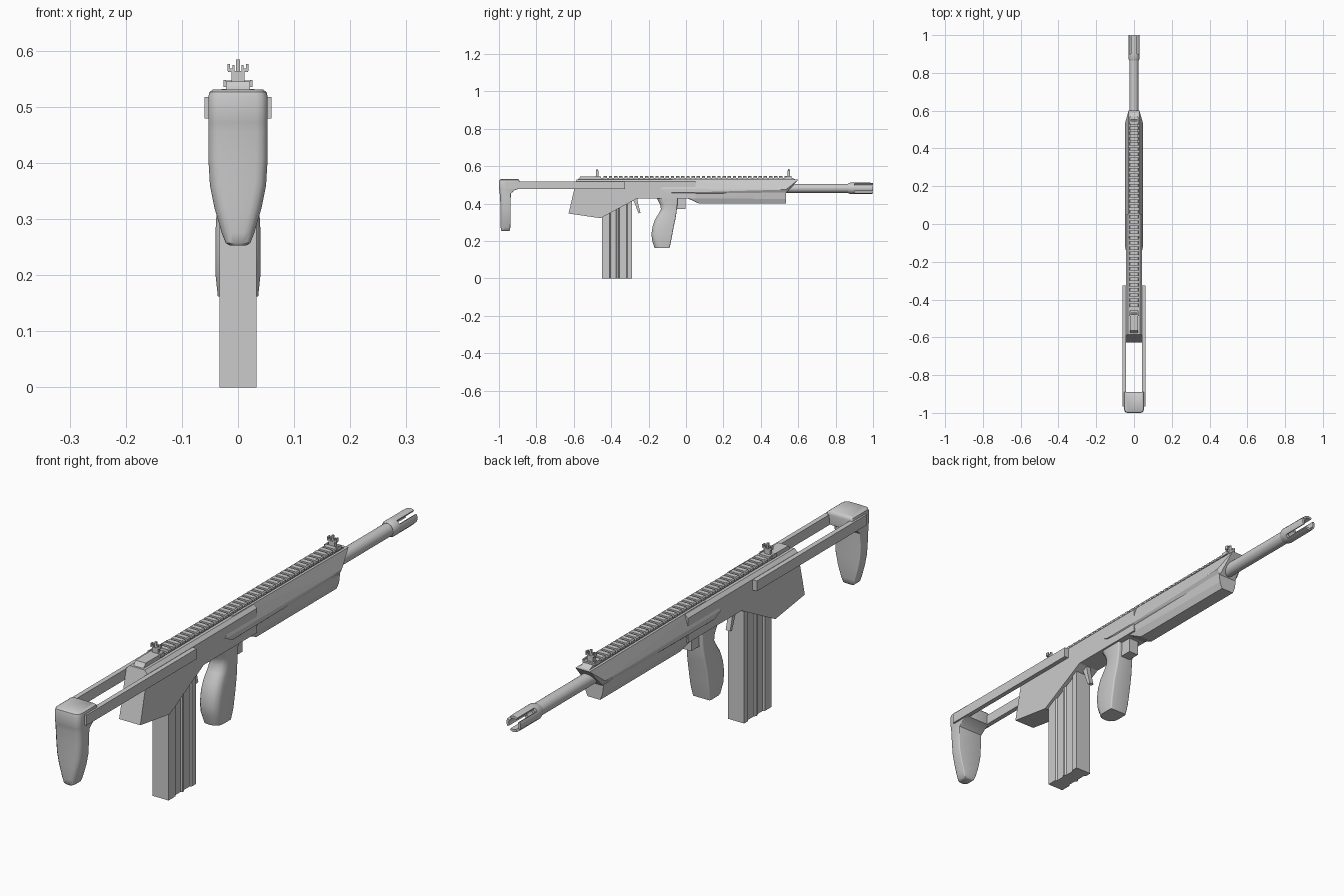
import bpy, bmesh, math

if "Cube" in bpy.data.objects:
    bpy.data.objects.remove(bpy.data.objects["Cube"])


def finish(name, bm, smooth=None):
    bmesh.ops.recalc_face_normals(bm, faces=bm.faces)
    me = bpy.data.meshes.new(name)
    bm.to_mesh(me)
    bm.free()
    ob = bpy.data.objects.new(name, me)
    bpy.context.collection.objects.link(ob)
    if smooth:
        for p in me.polygons:
            p.use_smooth = True
        me.set_sharp_from_angle(angle=math.radians(smooth))
    return ob


def add_loft(bm, rings, closed=False):
    rows = [[bm.verts.new(p) for p in r] for r in rings]
    n = len(rows[0])
    pairs = list(zip(rows, rows[1:])) + ([(rows[-1], rows[0])] if closed else [])
    for a, b in pairs:
        for i in range(n):
            j = (i + 1) % n
            bm.faces.new((a[i], a[j], b[j], b[i]))
    if not closed:
        bm.faces.new(rows[0])
        bm.faces.new(rows[-1])


def loft(name, rings, smooth=None):
    bm = bmesh.new()
    add_loft(bm, rings)
    return finish(name, bm, smooth)


def prism(name, yz, w, chamfer_z=None, chamfer=0.012):
    bm = bmesh.new()
    add_loft(bm, [[(s * w, y, z) for y, z in yz] for s in (-1, 1)])
    if chamfer_z:
        es = [e for e in bm.edges if all(abs(v.co.z - chamfer_z) < 1e-4 for v in e.verts)
              and abs(e.verts[0].co.x - e.verts[1].co.x) < 1e-4]
        bmesh.ops.bevel(bm, geom=es, offset=chamfer, segments=1, affect='EDGES')
    return finish(name, bm)


def hull(name, pts):
    """Convex solid from points mirrored in x."""
    bm = bmesh.new()
    vs = [bm.verts.new((s * x, y, z)) for x, y, z in pts for s in (-1, 1)]
    bmesh.ops.convex_hull(bm, input=vs)
    bmesh.ops.dissolve_limit(bm, angle_limit=0.02, verts=bm.verts, edges=bm.edges)
    return finish(name, bm)


def add_box(bm, x0, x1, y0, y1, z0, z1):
    add_loft(bm, [[(x0, y0, z), (x1, y0, z), (x1, y1, z), (x0, y1, z)] for z in (z0, z1)])


def boxes(name, specs):
    bm = bmesh.new()
    for s in specs:
        add_box(bm, *s)
    return finish(name, bm)


def plan(z, w, y0, y1, rear, front):
    """Horizontal ring with rounded rear and front corners."""
    pts = []
    for sx, yc, sy, r, a0 in ((1, y0, 1, rear, 90), (1, y1, -1, front, 0)):
        for k in range(4):
            t = math.radians(a0 + (-30 * k if sy > 0 else 30 * k))
            pts.append((w - r + r * math.cos(t), yc + sy * (r - r * math.sin(t)), z))
    return pts + [(-x, y, z) for x, y, z in reversed(pts)]


# Receiver
prism("receiver", [(-.585, .53), (-.628, .347), (-.457, .322), (-.26, .428),
                   (.05, .428), (.05, .53)], .043, .53)

# Handguard: upper shell with overhang, lower trough
hull("upper_handguard", [(.029, -.07, .532), (.029, .6, .528), (.046, -.138, .478),
                         (.047, -.1, .46), (.047, .02, .46), (.047, .535, .475),
                         (.036, .02, .45), (.036, .535, .455)])
hull("lower_handguard", [(.04, -.06, .46), (.04, .535, .46), (.037, .015, .428),
                         (.036, .535, .425), (.026, .07, .4), (.026, .535, .4)])

# Top rail with repeated teeth
prism("rail_base", [(-.582, .525), (-.57, .537), (.57, .537), (.595, .525)], .02)
tooth = prism("rail_teeth", [(-.44, .535), (-.44, .547), (-.422, .547), (-.422, .535)], .025,
              .547, .004)
arr = tooth.modifiers.new("repeat", 'ARRAY')
arr.count = 36
arr.use_relative_offset = False
arr.use_constant_offset = True
arr.constant_offset_displace = (0, .0276, 0)
prism("rail_rear_plate", [(-.575, .53), (-.565, .545), (-.455, .545), (-.455, .53)], .021)

# Sights
for name, y, d in (("rear_sight", -.475, .006), ("front_sight", .55, .007)):
    parts = [(-.026, .026, y - 2 * d, y + 2 * d, .535, .543),
             (-.012, .012, y - d, y + d, .54, .564),
             (-.0035, .0035, y - d / 2, y + d / 2, .56, .584)]
    for s in (-1, 1):
        for a, b, z0, z1, k in ((.021, .026, .54, .548, 2), (.006, .010, .56, .574, 1),
                                (.008, .018, .562, .568, 1), (.014, .019, .564, .576, 1)):
            x0, x1 = sorted((s * a, s * b))
            parts.append((x0, x1, y - k * d, y + k * d, z0, z1))
    boxes(name, parts)

# Stock side bars
boxes("stock_bars", [(min(s * .042, s * .06), max(s * .042, s * .06), -.965, -.325, .479, .517)
                     for s in (-1, 1)])

# Butt, lofted from toe to heel
butt = [(.253, .015, -.985, -.945, .010), (.257, .022, -.989, -.941, .014),
        (.275, .029, -.991, -.939, .018), (.32, .042, -.992, -.938, .02),
        (.36, .050, -.992, -.938, .02), (.41, .053, -.993, -.938, .02),
        (.455, .053, -.996, -.936, .02), (.472, .053, -.998, -.915, .02),
        (.48, .053, -1, -.893, .02), (.517, .053, -1, -.89, .02),
        (.526, .051, -.998, -.892, .02), (.531, .044, -.99, -.897, .02)]
loft("butt", [plan(z, w, a, b, r, .003) for z, w, a, b, r in butt], 40)

# Pistol grip
grip = [(.162, .036, -.168, -.088), (.2, .04, -.18, -.08), (.235, .04, -.185, -.073),
        (.28, .04, -.178, -.065), (.315, .038, -.166, -.057), (.345, .036, -.147, -.052),
        (.37, .035, -.134, -.049), (.395, .035, -.138, -.046), (.435, .036, -.16, -.044)]
loft("pistol_grip", [plan(z, w, a, b, .03, .006) for z, w, a, b in grip], 40)

# Block ahead of the grip, and trigger
prism("grip_front_block", [(-.055, .44), (-.05, .372), (-.002, .372), (-.002, .44)], .02)
prism("trigger", [(-.285, .425), (-.262, .435), (-.255, .395), (-.243, .35),
                  (-.254, .348), (-.27, .39)], .009)

# Magazine with recessed side channels
side = [(.033, -.45), (.033, -.41), (.027, -.405), (.027, -.373), (.033, -.368), (.033, -.36),
        (.027, -.355), (.027, -.318), (.033, -.313), (.033, -.29)]
ring = side + [(-x, y) for x, y in reversed(side)]
loft("magazine", [[(x, y, z) for x, y in ring] for z in (0, .41)])


# Barrel
def circle(y, r, n=24, zc=.482):
    return [(r * math.cos(2 * math.pi * i / n), y, zc + r * math.sin(2 * math.pi * i / n))
            for i in range(n)]


loft("barrel", [circle(.52, .024), circle(.87, .024)], 40)

# Slotted muzzle: tapered collar plus four prongs
bm = bmesh.new()
add_loft(bm, [circle(.865, .025), circle(.877, .03), circle(.9, .03), circle(.9, .018),
              circle(.865, .018)], closed=True)
for q in range(4):
    arc = [math.radians(90 * q - 30 + 15 * k) for k in range(5)]
    rings = []
    for y, ro in ((.895, .03), (.975, .03), (1.0, .029)):
        rings.append([(r * math.cos(a), y, .482 + r * math.sin(a))
                      for r, seq in ((ro, arc), (.02, arc[::-1])) for a in seq])
    add_loft(bm, rings)
finish("muzzle", bm, 40)
